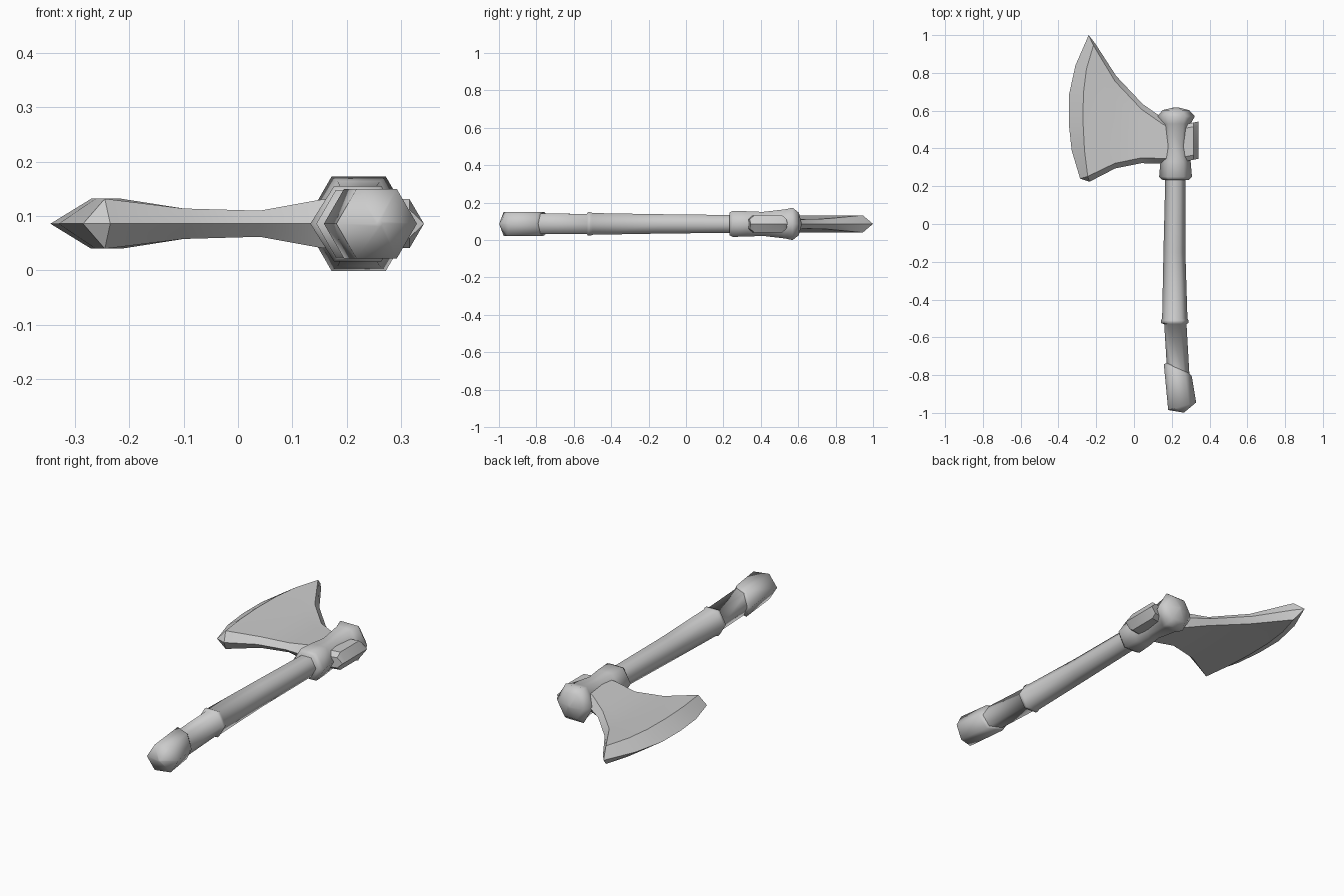
import bpy, bmesh, math

if "Cube" in bpy.data.objects:
    bpy.data.objects.remove(bpy.data.objects["Cube"])

MID = 0.086  # height of the axe's mid plane

grey = bpy.data.materials.new("plain_grey")
grey.use_nodes = True
grey.diffuse_color = (0.6, 0.6, 0.6, 1)
grey.node_tree.nodes["Principled BSDF"].inputs["Base Color"].default_value = (0.6, 0.6, 0.6, 1)


def finish(bm, name, angle):
    bmesh.ops.remove_doubles(bm, verts=bm.verts, dist=0.0005)
    bmesh.ops.recalc_face_normals(bm, faces=bm.faces)
    mesh = bpy.data.meshes.new(name)
    bm.to_mesh(mesh)
    bm.free()
    mesh.materials.append(grey)
    obj = bpy.data.objects.new(name, mesh)
    bpy.context.collection.objects.link(obj)
    bpy.ops.object.select_all(action='DESELECT')
    obj.select_set(True)
    bpy.context.view_layer.objects.active = obj
    bpy.ops.object.shade_smooth_by_angle(angle=math.radians(angle))
    return obj


def hex_loft(name, rings, angle=65):
    """Six-sided tube along y; each ring is (y, centre x, x radius, z radius, slant)."""
    bm = bmesh.new()
    loops = []
    for y, cx, rx, rz, slant in rings:
        loop = []
        for k in range(6):
            a = k * math.pi / 3
            dx = rx * math.cos(a)
            loop.append(bm.verts.new((cx + dx, y + slant * dx, MID + rz * math.sin(a))))
        loops.append(loop)
    for a, b in zip(loops, loops[1:]):
        for k in range(6):
            j = (k + 1) % 6
            bm.faces.new((a[k], a[j], b[j], b[k]))
    bm.faces.new(loops[0])
    bm.faces.new(loops[-1])
    return finish(bm, name, angle)


# Handle shaft, with the lip above the grip
hex_loft("handle", [
    (-0.80, 0.235, 0.060, 0.064, -0.4),
    (-0.53, 0.219, 0.059, 0.062, 0),
    (-0.525, 0.216, 0.072, 0.072, 0),
    (-0.51, 0.216, 0.072, 0.072, 0),
    (-0.50, 0.216, 0.067, 0.067, 0),
    (-0.15, 0.214, 0.058, 0.060, 0),
    (0.30, 0.220, 0.053, 0.054, 0)])

# Pommel, cut at a slant and closed by a low point
hex_loft("pommel", [
    (-0.76, 0.231, 0.058, 0.060, -0.43),
    (-0.775, 0.232, 0.074, 0.074, -0.43),
    (-0.965, 0.255, 0.074, 0.074, 0.27),
    (-0.997, 0.260, 0.006, 0.006, 0)])

# Pinched socket with lower collar and domed cap
hex_loft("head_socket", [
    (0.232, 0.220, 0.068, 0.070, 0),
    (0.25, 0.220, 0.087, 0.080, 0),
    (0.33, 0.220, 0.080, 0.078, 0),
    (0.41, 0.221, 0.062, 0.074, 0),
    (0.53, 0.222, 0.078, 0.090, 0),
    (0.57, 0.222, 0.100, 0.100, 0),
    (0.603, 0.222, 0.070, 0.070, 0),
    (0.618, 0.222, 0.008, 0.008, 0)])

# Hammer block on the back of the head
hex_loft("back_block", [
    (0.335, 0.289, 0.053, 0.030, 0.2),
    (0.36, 0.289, 0.053, 0.052, 0.2),
    (0.51, 0.289, 0.053, 0.052, 0.2),
    (0.532, 0.289, 0.053, 0.030, 0.2)], 20)

# Blade: sharp edge, bevel line, then columns running back to the socket
EDGE = [(-0.285, 0.24), (-0.33, 0.39), (-0.345, 0.53), (-0.345, 0.68), (-0.31, 0.84), (-0.24, 1.0)]
BEVEL = [(-0.245, 0.252), (-0.262, 0.39), (-0.27, 0.54), (-0.268, 0.69), (-0.252, 0.82), (-0.215, 0.945)]
# x, lower y, upper y, half thickness
COLUMNS = [(-0.10, 0.322, 0.755, 0.028), (0.04, 0.350, 0.607, 0.024),
           (0.15, 0.347, 0.530, 0.044), (0.19, 0.347, 0.510, 0.046)]

bm = bmesh.new()
for side in (1, -1):
    def point(x, y, h):
        return bm.verts.new((x, y, MID + side * h))

    edge = [point(x, y, 0) for x, y in EDGE]
    # every column goes lower ridge, face row, upper ridge
    cols = [[point(-0.235, 0.224, 0)] + [point(x, y, 0.046) for x, y in BEVEL] + [point(-0.205, 0.955, 0)]]
    for x, low, high, half in COLUMNS:
        rows = [point(x, low + (high - low) * i / 5, half) for i in range(6)]
        cols.append([point(x, low - 0.028, 0)] + rows + [point(x + 0.006, high + 0.028, 0)])
    for i in range(5):
        bm.faces.new((edge[i], edge[i + 1], cols[0][i + 2], cols[0][i + 1]))
    bm.faces.new((edge[0], cols[0][1], cols[0][0]))
    bm.faces.new((edge[5], cols[0][7], cols[0][6]))
    for a, b in zip(cols, cols[1:]):
        for i in range(7):
            bm.faces.new((a[i], a[i + 1], b[i + 1], b[i]))
    bm.faces.new(cols[-1])
finish(bm, "axe_blade", 25)
